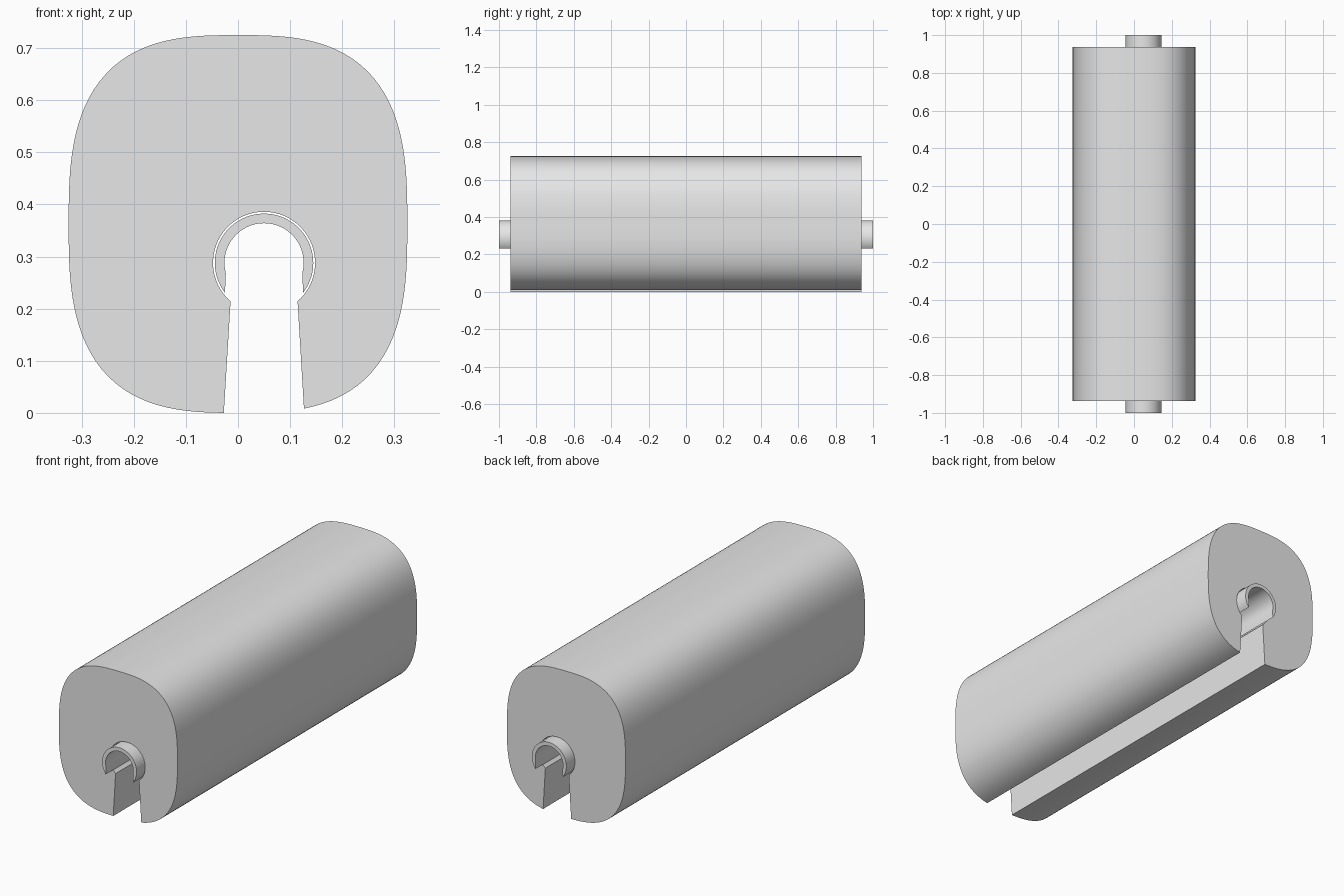
import bpy
import bmesh
from math import sin, cos, atan2, pi, radians

cube = bpy.data.objects.get("Cube")
if cube:
    bpy.data.objects.remove(cube, do_unlink=True)

grey = bpy.data.materials.new("plain grey")
grey.use_nodes = True
grey.diffuse_color = (0.8, 0.8, 0.8, 1)
grey.node_tree.nodes["Principled BSDF"].inputs["Base Color"].default_value = (0.8, 0.8, 0.8, 1)

HALF_W, HALF_H, POWER = 0.325, 0.3625, 2.9
BORE_X, BORE_Z = 0.05, 0.288


def span(start, end, steps):
    return [start + (end - start) * i / steps for i in range(steps + 1)]


def rounded_square(start, end, steps):
    """Part of a superellipse outline, as (x, z) points."""
    points = []
    for a in span(start, end, steps):
        r = (abs(cos(a) / HALF_W) ** POWER + abs(sin(a) / HALF_H) ** POWER) ** (-1 / POWER)
        points.append((r * cos(a), HALF_H + r * sin(a)))
    return points


def bore_arc(radius, start, end, steps=48):
    """Arc about the bore axis, angles in degrees."""
    return [(BORE_X + radius * cos(radians(a)), BORE_Z + radius * sin(radians(a)))
            for a in span(start, end, steps)]


def extrude_profile(name, profile, half_length):
    """Extrude an (x, z) outline along y, smooth but with sharp corners."""
    bm = bmesh.new()
    face = bm.faces.new([bm.verts.new((x, -half_length, z)) for x, z in profile])
    extruded = bmesh.ops.extrude_face_region(bm, geom=[face], use_keep_orig=True)["geom"]
    verts = [v for v in extruded if isinstance(v, bmesh.types.BMVert)]
    bmesh.ops.translate(bm, verts=verts, vec=(0, 2 * half_length, 0))
    bmesh.ops.recalc_face_normals(bm, faces=bm.faces)
    for f in bm.faces:
        f.smooth = len(f.verts) == 4
    for e in bm.edges:
        e.smooth = e.calc_face_angle(pi) < radians(30)
    mesh = bpy.data.meshes.new(name)
    bm.to_mesh(mesh)
    bm.free()
    mesh.materials.append(grey)
    obj = bpy.data.objects.new(name, mesh)
    bpy.context.collection.objects.link(obj)
    return obj


# Rounded body with a narrowing slot that opens into the bore
outline = rounded_square(atan2(-0.3525, 0.126), atan2(-0.3595, -0.027) + 2 * pi, 120)
extrude_profile("body", outline + bore_arc(0.098, 229, -49), 0.938)

# Open sleeve, longer than the body, with tapered lips
extrude_profile("sleeve", bore_arc(0.0945, 217.5, -37.5) + bore_arc(0.076, -15, 195), 1.0)
